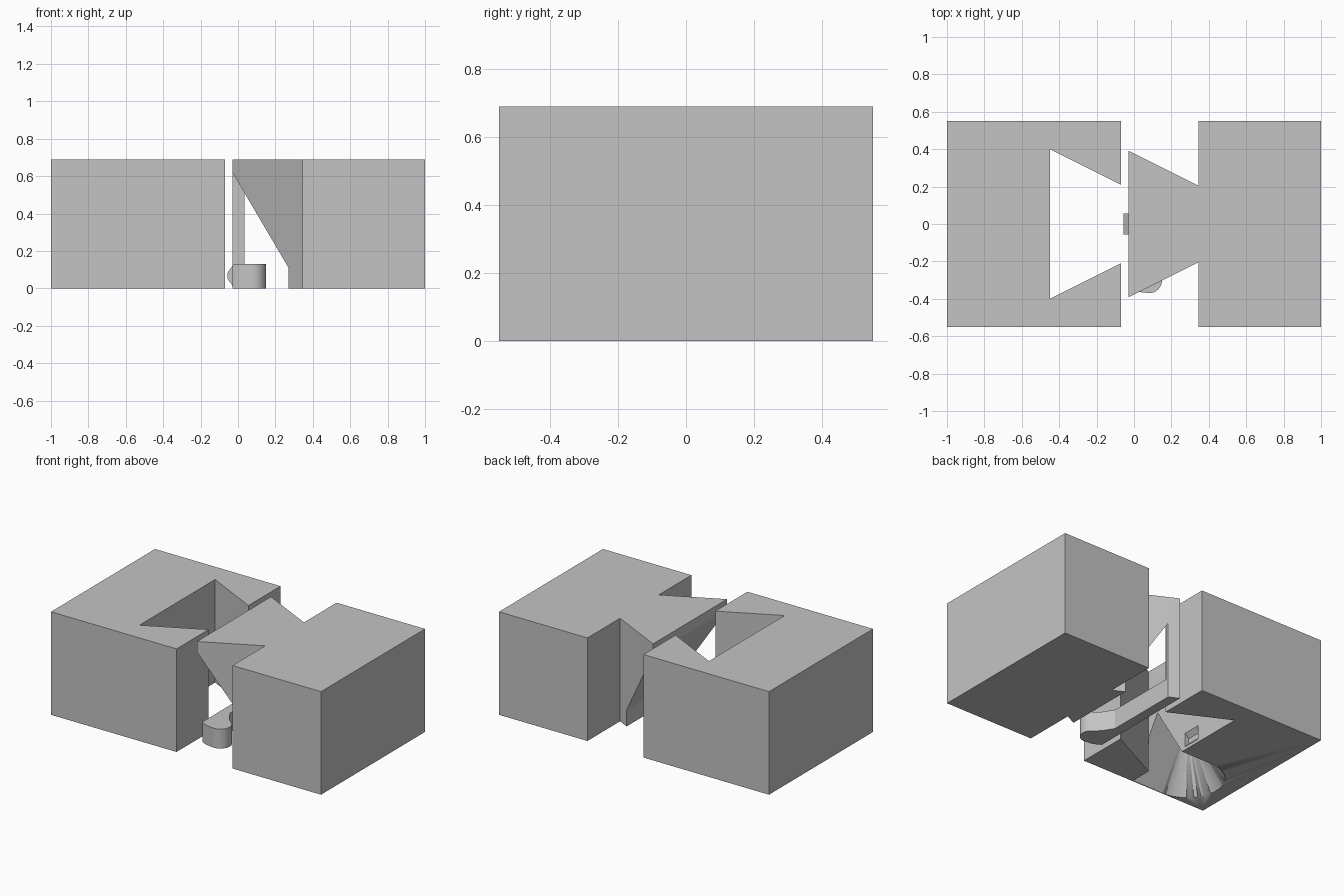
import bpy, bmesh, math
from mathutils import Vector

cube = bpy.data.objects.get("Cube")
if cube:
    bpy.data.objects.remove(cube, do_unlink=True)

H = 0.69          # block height
D = 0.55          # half depth
LATCH_H = 0.13    # latch arm height

grey = bpy.data.materials.new("plain grey")
grey.use_nodes = True
colour = (0.55, 0.55, 0.55, 1)
grey.diffuse_color = colour
grey.node_tree.nodes["Principled BSDF"].inputs["Base Color"].default_value = colour


def finish(name, bm):
    bmesh.ops.recalc_face_normals(bm, faces=bm.faces[:])
    mesh = bpy.data.meshes.new(name)
    bm.to_mesh(mesh)
    bm.free()
    mesh.materials.append(grey)
    obj = bpy.data.objects.new(name, mesh)
    bpy.context.scene.collection.objects.link(obj)
    return obj


def prism(name, outline, axis, lo, hi):
    """Extrude a 2D outline along x, y or z."""
    place = {"x": lambda u, v, w: (w, u, v),
             "y": lambda u, v, w: (u, w, v),
             "z": lambda u, v, w: (u, v, w)}[axis]
    bm = bmesh.new()
    face = bm.faces.new([bm.verts.new(place(u, v, lo)) for u, v in outline])
    new = bmesh.ops.extrude_face_region(bm, geom=[face])["geom"]
    shift = Vector(place(0, 0, hi - lo))
    bmesh.ops.translate(bm, vec=shift, verts=[g for g in new if isinstance(g, bmesh.types.BMVert)])
    return finish(name, bm)


def cut(target, cutter):
    mod = target.modifiers.new("cut", "BOOLEAN")
    mod.operation, mod.solver, mod.object = "DIFFERENCE", "EXACT", cutter
    cutter.hide_render = True
    cutter.hide_viewport = True
    cutter.display_type = "WIRE"


def mirrored(half):
    """Complete an outline that is symmetric in y."""
    return half + [(x, -y) for x, y in reversed(half)]


def smooth(obj):
    bpy.ops.object.select_all(action="DESELECT")
    obj.select_set(True)
    bpy.context.view_layer.objects.active = obj
    bpy.ops.object.shade_smooth_by_angle(angle=math.radians(25))


# Socket block with its dovetail slot
socket = prism("socket_block", mirrored([(-1, D), (-0.07, D), (-0.07, 0.21), (-0.45, 0.4)]), "z", 0, H)

# Finger pocket under the socket block: half cone joined to a ridge
PY, PR, PH = -0.317, 0.228, 0.37
grow = 1.1
bm = bmesh.new()
bmesh.ops.create_cone(bm, cap_ends=True, segments=64, radius1=PR * grow, radius2=0, depth=PH * grow)
bmesh.ops.translate(bm, vec=(-0.68, PY, PH - PH * grow / 2), verts=bm.verts[:])
cut(socket, finish("pocket_cone_cutter", bm))
low = PH * (1 - grow)
cut(socket, prism("pocket_ridge_cutter",
                  [(PY - PR * grow, low), (PY + PR * grow, low), (PY, PH)], "x", -0.68, -0.449))

# Catch notch in the end wall of the slot
cut(socket, prism("notch_cutter", [(-0.44, 0.125), (-0.477, 0.085), (-0.477, 0.05), (-0.44, 0.01)],
                  "y", -0.06, 0.06))

# Tail block with its undercut dovetail
tail = prism("tail_block", mirrored([(1, D), (0.345, D), (0.345, 0.205), (-0.03, 0.392)]), "z", 0, H)
cut(tail, prism("undercut_cutter", [(-0.1, 0.739), (-0.03, 0.62), (0.27, 0.11), (0.27, -0.1), (-0.1, -0.1)],
                "y", -0.5, 0.5))

# Spring post hanging from the tail
prism("spring_post", [(-0.03, 0.392), (0.035, 0.36), (0.035, 0.34), (-0.03, 0.34)], "z", 0.1, 0.65)

# Latch arm ending in a rounded thumb tab
tab = [(0.08 + 0.07 * math.cos(a), -0.3 + 0.07 * math.sin(a))
       for a in (math.radians(35 - 7 * i) for i in range(19))]
corner = [(0.02, -0.362), (-0.01, -0.349), (-0.03, -0.335)]
arm = prism("latch_arm", [(-0.03, 0.392), (0.035, 0.36), (0.035, -0.134), (0.075, -0.2), (0.11, -0.236)]
            + tab + corner, "z", 0, LATCH_H)

# Catch bump on the arm
prism("catch_bump", [(-0.02, 0.12), (-0.03, 0.12), (-0.055, 0.085), (-0.055, 0.05), (-0.03, 0.015), (-0.02, 0.015)],
      "y", -0.055, 0.055)

smooth(arm)
smooth(socket)
# Smooth the cone so that the pocket stays smooth after the cut
cone = bpy.data.objects["pocket_cone_cutter"]
for poly in cone.data.polygons:
    poly.use_smooth = len(poly.vertices) == 3
